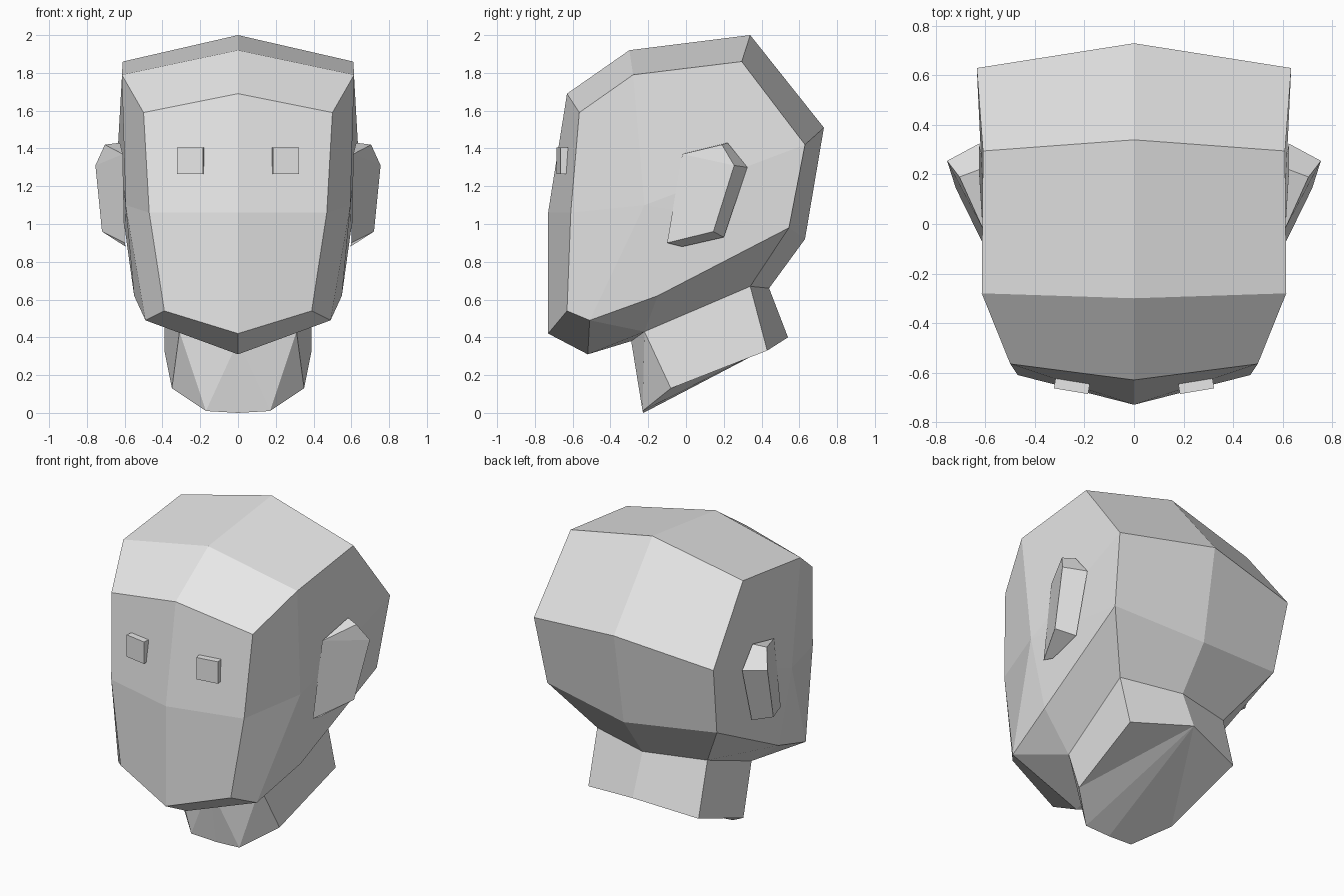
import bpy
import math
from mathutils import Vector

if "Cube" in bpy.data.objects:
    bpy.data.objects.remove(bpy.data.objects["Cube"])

grey = bpy.data.materials.new("light grey")
grey.diffuse_color = (0.8, 0.8, 0.8, 1)
grey.use_nodes = True
grey.node_tree.nodes["Principled BSDF"].inputs["Base Color"].default_value = grey.diffuse_color


def build(name, points, faces, mirror=True, merge=True):
    """Half mesh from named points, mirrored over x = 0."""
    keys = list(points)
    mesh = bpy.data.meshes.new(name)
    mesh.from_pydata([points[k] for k in keys], [],
                     [[keys.index(k) for k in f.split()] for f in faces])
    mesh.materials.append(grey)
    obj = bpy.data.objects.new(name, mesh)
    bpy.context.collection.objects.link(obj)
    if mirror:
        mod = obj.modifiers.new("mirror", 'MIRROR')
        mod.use_mirror_merge = merge
        mod.merge_threshold = 0.002
    return obj


# Ring where head and neck meet
ring = {
    "nf": (0, -0.29, 0.38), "ns": (0.31, -0.22, 0.43),
    "nb": (0.39, 0.34, 0.67), "nc": (0, 0.44, 0.66),
}

# Head: centre line (c*), edge loop (e*) and side points
head = {
    "c0": (0, -0.52, 0.31), "c1": (0, -0.73, 0.42), "c2": (0, -0.73, 1.06),
    "c3": (0, -0.63, 1.69), "c4": (0, -0.30, 1.92), "c5": (0, 0.34, 2.0),
    "c6": (0, 0.73, 1.51), "c7": (0, 0.63, 0.92),
    "e0": (0.49, -0.51, 0.49), "e1": (0.39, -0.63, 0.54),
    "e2": (0.47, -0.61, 1.06), "e3": (0.50, -0.565, 1.59),
    "e4": (0.615, -0.28, 1.79), "e5": (0.61, 0.295, 1.86),
    "e6": (0.635, 0.63, 1.42), "e7": (0.60, 0.545, 0.98),
    "jaw": (0.55, -0.15, 0.62), "cheek": (0.595, -0.22, 1.10),
    **ring,
}
head_faces = [f"c{i} e{i} e{i+1} c{i+1}" for i in range(7)]
head_faces += [
    "e3 e2 cheek e4", "e2 e1 e0 cheek", "e0 jaw cheek",      # temple and jaw
    "cheek jaw e7", "cheek e7 e6", "cheek e6 e5 e4",         # side
    "c0 nf ns e0", "e0 ns jaw", "jaw ns nb e7", "e7 nb nc c7",  # underside
]
build("head", head, head_faces)

# Neck, slanting forwards to its lower front edge
neck = {
    **ring,
    "bf": (0, -0.225, 0.0), "bq": (0.17, -0.23, 0.01),
    "bs": (0.35, -0.08, 0.13), "bb": (0.39, 0.43, 0.33),
    "bc": (0, 0.54, 0.40),
}
build("neck", neck, [
    "nf bf bq", "nf bq ns", "ns bq bs", "ns bs bb nb", "nb bb bc nc",
    "bc bq bf", "bc bs bq", "bc bb bs",
])

# Ears: flaring plates with a thick rear rim
ear = {
    "p1": (0.61, -0.02, 1.37), "p2": (0.705, 0.19, 1.42),
    "p3": (0.755, 0.255, 1.31), "p4": (0.72, 0.145, 0.96),
    "p5": (0.60, -0.10, 0.90),
    "q2": (0.625, 0.22, 1.43), "q3": (0.625, 0.325, 1.30),
    "q4": (0.605, 0.20, 0.93), "q5": (0.595, -0.02, 0.88),
}
build("ears", ear, [
    "p1 p5 p4", "p1 p4 p3", "p1 p3 p2", "p1 p2 q2", "p2 p3 q3 q2",
    "p3 p4 q4 q3", "p4 p5 q5 q4", "p1 q2 q3 q4 q5 p5",
], merge=False)

# Eyes: small blocks turned to follow the face
for name, side in (("left_eye", 1), ("right_eye", -1)):
    bpy.ops.mesh.primitive_cube_add(size=1, location=(0.25 * side, -0.648, 1.335),
                                    rotation=(0, 0, math.radians(9.5) * side))
    eye = bpy.context.object
    eye.name = name
    eye.scale = (0.14, 0.055, 0.14)
    eye.data.materials.append(grey)

# Consistent outward normals
for obj in bpy.data.objects:
    bpy.ops.object.select_all(action='DESELECT')
    bpy.context.view_layer.objects.active = obj
    obj.select_set(True)
    for mod in list(obj.modifiers):
        bpy.ops.object.modifier_apply(modifier=mod.name)
    bpy.ops.object.mode_set(mode='EDIT')
    bpy.ops.mesh.select_all(action='SELECT')
    bpy.ops.mesh.normals_make_consistent(inside=False)
    bpy.ops.object.mode_set(mode='OBJECT')
